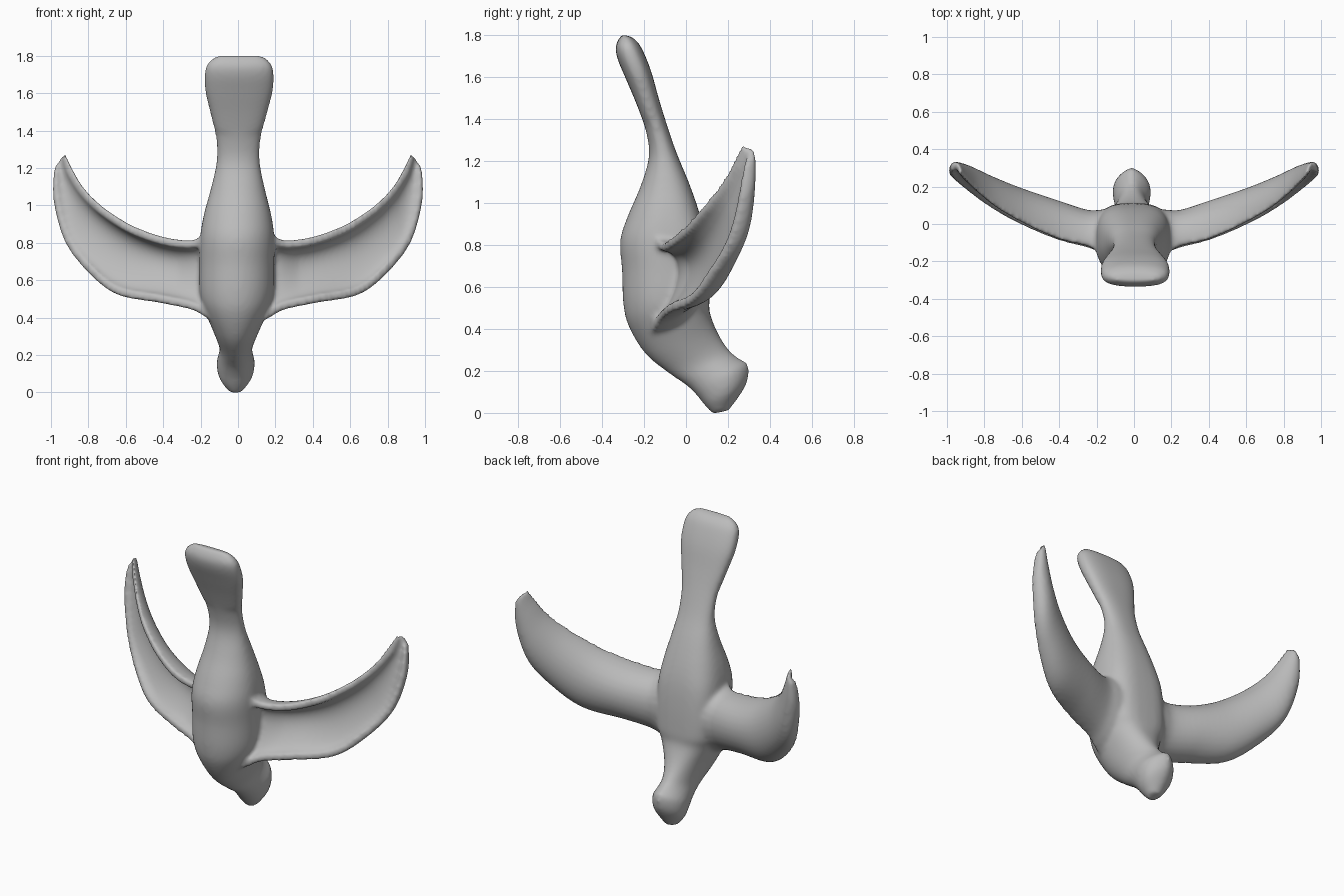
import bpy, bmesh, math
from mathutils import Vector

if "Cube" in bpy.data.objects:
    bpy.data.objects.remove(bpy.data.objects["Cube"])

grey = bpy.data.materials.new("plain grey")
grey.diffuse_color = (0.5, 0.5, 0.5, 1)
grey.use_nodes = True
grey.node_tree.nodes["Principled BSDF"].inputs["Base Color"].default_value = grey.diffuse_color


def smooth_rows(rows, steps):
    """Catmull-Rom interpolation through rows of numbers."""
    out = []
    for i in range(len(rows) - 1):
        quad = [rows[max(i - 1, 0)], rows[i], rows[i + 1], rows[min(i + 2, len(rows) - 1)]]
        for k in range(steps):
            t = k / steps
            out.append([0.5 * (2 * b + (c - a) * t + (2 * a - 5 * b + 4 * c - d) * t * t
                               + (3 * b - a - 3 * c + d) * t ** 3) for a, b, c, d in zip(*quad)])
    return out + [list(rows[-1])]


def loft(bm, rings):
    """Skin closed rings of points and cap both ends."""
    loops = [[bm.verts.new(p) for p in ring] for ring in rings]
    n = len(loops[0])
    for a, b in zip(loops, loops[1:]):
        for i in range(n):
            j = (i + 1) % n
            bm.faces.new((a[i], a[j], b[j], b[i]))
    bm.faces.new(loops[0][::-1])
    bm.faces.new(loops[-1])


# Body, tail to head: belly y, z, back y, z, half width, squareness of the back
BODY = [
    (-.308, 1.803, -.262, 1.795, .125, .8), (-.335, 1.75, -.228, 1.765, .17, .8),
    (-.327, 1.69, -.20, 1.715, .185, .8), (-.29, 1.60, -.165, 1.625, .181, .8),
    (-.235, 1.47, -.13, 1.50, .15, .8), (-.19, 1.34, -.093, 1.38, .12, .85),
    (-.177, 1.22, -.045, 1.24, .116, .85), (-.217, 1.08, .013, 1.10, .144, .8),
    (-.277, .94, .062, .96, .18, .75), (-.314, .82, .09, .84, .198, .65),
    (-.305, .68, .105, .70, .2, .62), (-.299, .52, .112, .55, .198, .65),
    (-.272, .41, .113, .48, .173, .75), (-.192, .28, .152, .38, .122, .9),
    (-.08, .188, .207, .297, .088, 1.1), (0, .133, .258, .257, .094, 1.4),
    (.05, .085, .298, .228, .102, 1.5), (.09, .035, .288, .135, .088, 1.4),
    (.125, -.004, .205, .012, .035, 1),
]


def body_ring(row, n=40):
    fy, fz, by, bz, w, square = row
    mid, half = Vector((0, (fy + by) / 2, (fz + bz) / 2)), Vector((0, (by - fy) / 2, (bz - fz) / 2))
    mid.x = .012 * mid.z - .014  # slight lean
    ring = []
    for i in range(n):
        a = 2 * math.pi * i / n
        c, s = math.cos(a), math.sin(a)
        e = square if s > 0 or fz > 1.4 else 1
        # a square back widens sideways; a pointed one narrows
        ring.append(mid + Vector((w * math.copysign(abs(c) ** e, c), 0, 0))
                    + half * math.copysign(abs(s) ** min(e, 1), s))
    return ring


# Wing, root to tip: upper edge x, y, z, lower edge x, y, z, depth of the cup
WING = [
    (.08, -.17, .90, .06, -.17, .34, .25), (.17, -.155, .85, .17, -.155, .40, .235),
    (.25, -.118, .815, .25, -.125, .442, .20),
    (.40, -.08, .833, .42, -.08, .478, .21), (.57, -.005, .896, .65, .02, .523, .19),
    (.72, .08, .992, .81, .117, .65, .162), (.82, .16, 1.09, .928, .207, .81, .128),
    (.885, .225, 1.195, .988, .26, 1.03, .09), (.925, .265, 1.28, .983, .285, 1.20, .06),
]


def wing_ring(row, side, n=14):
    upper, lower, depth = Vector(row[:3]), Vector(row[3:6]), row[6]
    mid, half = (upper + lower) / 2, (upper - lower) / 2
    rim = min(.045, half.length * .5)
    root = min(1, max(0, 1 - (upper.x - .17) / .15))
    wall = min(.085 + .035 * root, depth * .62)
    ring = []
    # convex back, then the hollow front inside it, shallower toward the lower edge
    for scale, bulge, skew, order in ((half.length, depth, .06, range(n + 1)),
                                      (half.length - rim, depth - wall, .32, range(n, -1, -1))):
        for i in order:
            a = math.pi * i / n
            p = mid + half.normalized() * scale * math.cos(a)
            p.y += bulge * math.sin(a) ** .85 * (1 + skew * (math.cos(a) - .2))
            ring.append(Vector((p.x * side, p.y, p.z)))
    return ring


bm = bmesh.new()
loft(bm, [body_ring(r) for r in smooth_rows(BODY, 4)])
for side in (1, -1):
    loft(bm, [wing_ring(r, side) for r in smooth_rows(WING, 6)])
bmesh.ops.recalc_face_normals(bm, faces=bm.faces)
mesh = bpy.data.meshes.new("bird")
bm.to_mesh(mesh)
bm.free()
bird = bpy.data.objects.new("bird", mesh)
bpy.context.collection.objects.link(bird)
mesh.materials.append(grey)

# Fuse wings and body into one softly blended skin
fuse = bird.modifiers.new("fuse", 'REMESH')
fuse.mode = 'VOXEL'
fuse.voxel_size = .012
fuse.use_smooth_shade = True
soften = bird.modifiers.new("soften", 'SMOOTH')
soften.factor = .5
soften.iterations = 10
